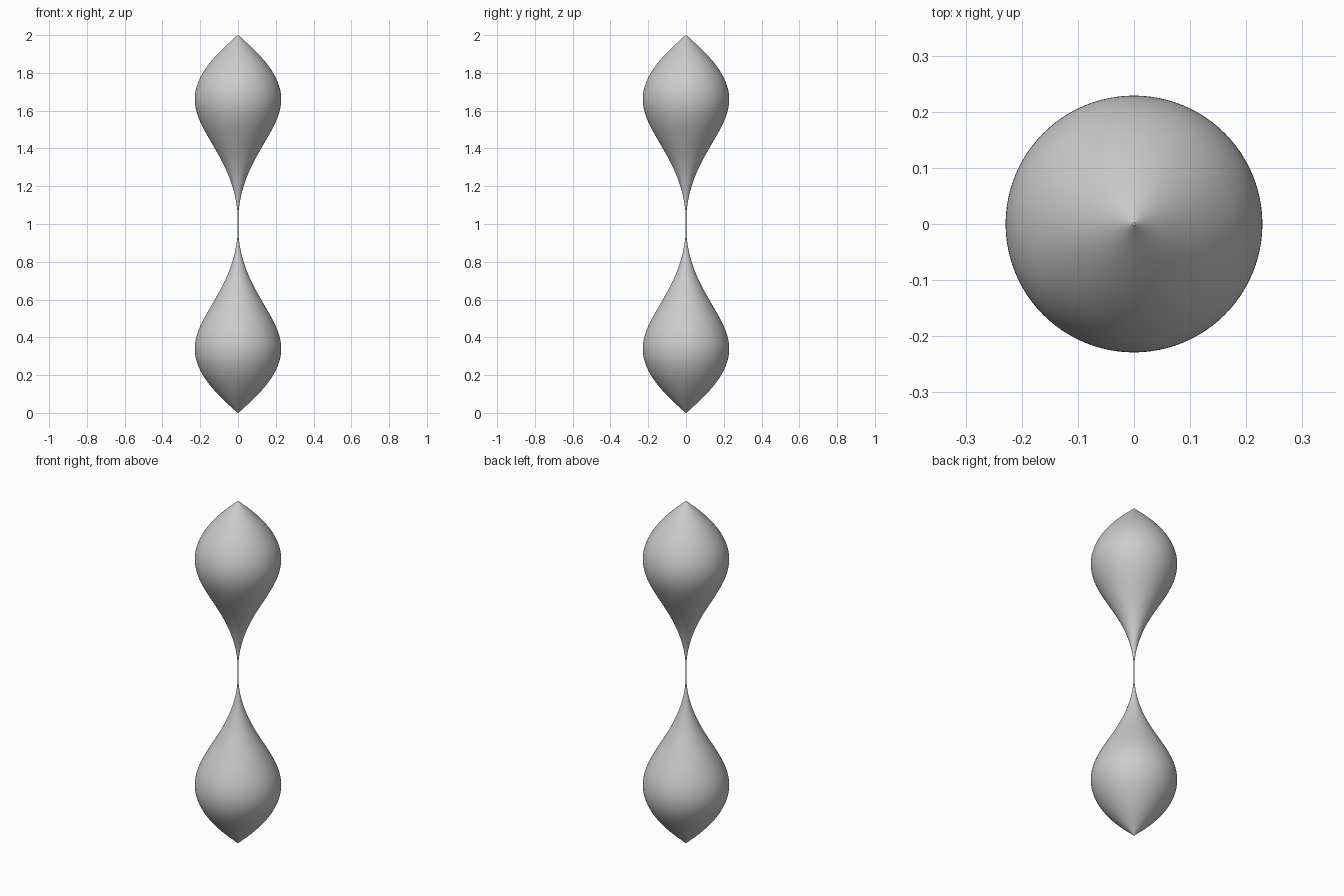
import bpy, bmesh
from math import sin, cos, tau

if "Cube" in bpy.data.objects:
    bpy.data.objects.remove(bpy.data.objects["Cube"])

SIDES, STEPS = 96, 64
# Bezier profile (radius, height) of the lower drop, from tip to waist
P = [(0.0, 0.0), (0.515, 0.43), (0.0, 0.50), (0.0, 1.0)]
THREAD = 0.003


def bezier(t):
    w = ((1 - t) ** 3, 3 * t * (1 - t) ** 2, 3 * t * t * (1 - t), t ** 3)
    return [sum(wi * p[k] for wi, p in zip(w, P)) for k in (0, 1)]


half = [bezier(i / STEPS) for i in range(STEPS + 1)]
# Mirror the profile about the waist for the upper drop
profile = half + [(r, 2 - z) for r, z in reversed(half[:-1])]

# Revolve the profile into a closed surface
bm = bmesh.new()
rings = [[bm.verts.new((max(r, THREAD) * cos(tau * k / SIDES),
                        max(r, THREAD) * sin(tau * k / SIDES), z))
          for k in range(SIDES)] for r, z in profile]
for a, b in zip(rings, rings[1:]):
    for k in range(SIDES):
        n = (k + 1) % SIDES
        bm.faces.new((a[k], a[n], b[n], b[k]))
bm.faces.new(rings[0][::-1])
bm.faces.new(rings[-1])

mesh = bpy.data.meshes.new("double_drop")
bm.to_mesh(mesh)
bm.free()
drop = bpy.data.objects.new("double_drop", mesh)
bpy.context.collection.objects.link(drop)
bpy.context.view_layer.objects.active = drop
drop.select_set(True)
bpy.ops.object.shade_smooth_by_angle()
